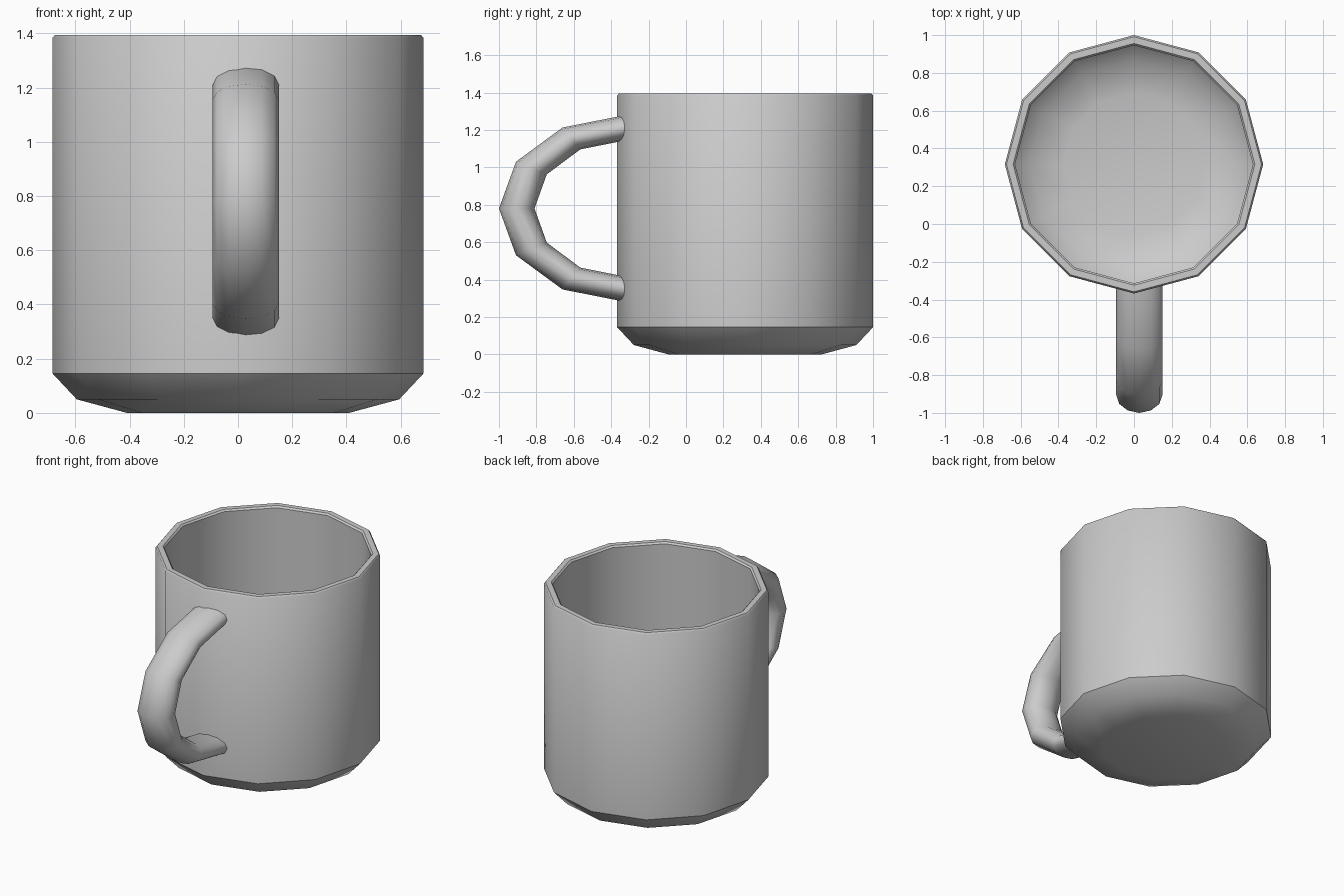
import bpy, bmesh
from math import cos, sin, pi, radians

if "Cube" in bpy.data.objects:
    bpy.data.objects.remove(bpy.data.objects["Cube"])

SIDES = 12


def finish(bm, name, angle):
    bmesh.ops.recalc_face_normals(bm, faces=bm.faces)
    mesh = bpy.data.meshes.new(name)
    bm.to_mesh(mesh)
    bm.free()
    obj = bpy.data.objects.new(name, mesh)
    bpy.context.collection.objects.link(obj)
    bpy.ops.object.select_all(action='DESELECT')
    obj.select_set(True)
    bpy.context.view_layer.objects.active = obj
    bpy.ops.object.shade_smooth_by_angle(angle=radians(angle))
    return obj


def loft(name, rings, angle):
    """Skin a row of closed rings and cap both ends."""
    bm = bmesh.new()
    loops = [[bm.verts.new(p) for p in ring] for ring in rings]
    for a, b in zip(loops, loops[1:]):
        n = len(a)
        for i in range(n):
            j = (i + 1) % n
            bm.faces.new((a[i], a[j], b[j], b[i]))
    bm.faces.new(loops[0])
    bm.faces.new(loops[-1])
    return finish(bm, name, angle)


# Cup: one wall profile (radius, height) from the underside over the rim to the inner floor
profile = [(0.41, 0.0), (0.595, 0.05), (0.684, 0.145), (0.684, 1.384),
           (0.675, 1.395), (0.64, 1.395), (0.63, 1.384),
           (0.63, 0.17), (0.555, 0.095), (0.375, 0.054)]
cup_y = 0.316
loft("cup_body",
     [[(r * cos(2 * pi * i / SIDES), cup_y + r * sin(2 * pi * i / SIDES), z)
       for i in range(SIDES)] for r, z in profile], 40)

# Handle: half of a stretched ring, its ends buried in the cup wall
hx, hy, hz = 0.028, -0.32, 0.78
rings = []
for k in range(7):
    t = pi / 2 - k * pi / 6
    ring = []
    for i in range(SIDES):
        p = 2 * pi * i / SIDES
        ring.append((hx + 0.1225 * sin(p),
                     hy - (0.585 + 0.095 * cos(p)) * cos(t),
                     hz + (0.4325 + 0.0675 * cos(p)) * sin(t)))
    rings.append(ring)
loft("handle", rings, 60)
